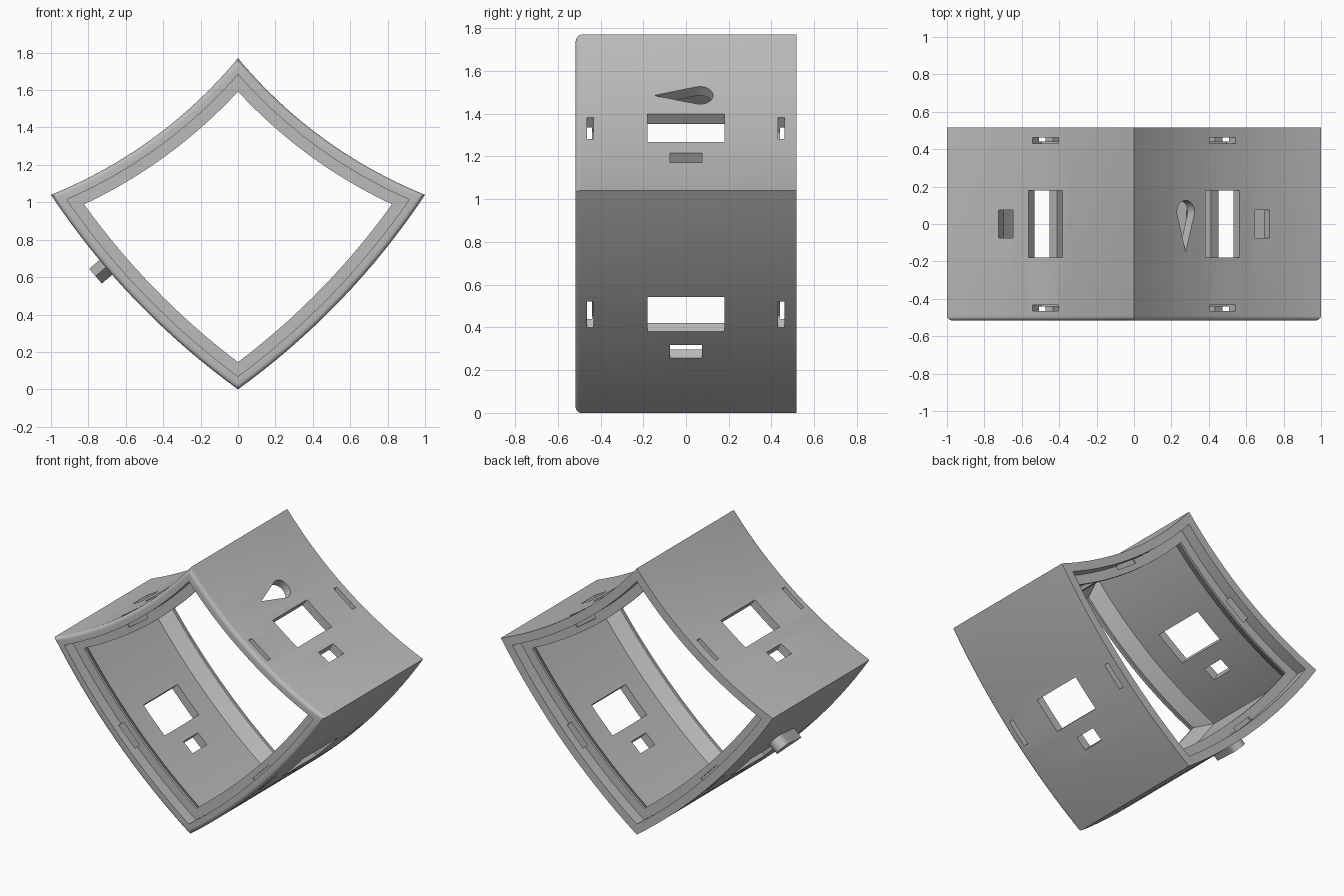
import bpy, bmesh, math
from mathutils import Vector

if "Cube" in bpy.data.objects:
    bpy.data.objects.remove(bpy.data.objects["Cube"], do_unlink=True)

grey = bpy.data.materials.new("plain_grey")
grey.use_nodes = True
grey.diffuse_color = (0.5, 0.5, 0.5, 1)
grey.node_tree.nodes["Principled BSDF"].inputs["Base Color"].default_value = (0.5, 0.5, 0.5, 1)

APEX, CORNER, FOOT = Vector((0, 1.77)), Vector((1, 1.04)), Vector((0, 0))
SEGMENTS = 16
HALF, WALL, LIP = 0.517, 0.056, 0.117


class Side:
    """Curved side in the x-z plane; bulge > 0 bows outward."""
    def __init__(self, start, end, bulge):
        chord = end - start
        self.u = chord.normalized()
        out = Vector((-self.u.y, self.u.x))
        self.mid = (start + end) / 2
        self.sign = 1 if bulge > 0 else -1
        sag = abs(bulge)
        self.r = (chord.length_squared / 4 + sag * sag) / (2 * sag)
        self.c = self.mid - out * self.sign * (self.r - sag)

    def radius(self, inset):
        return self.r - self.sign * inset

    def frame(self, s):
        """Outer point, outward normal and tangent at distance s from the middle."""
        d = (self.mid + self.u * s - self.c).normalized()
        n = d * self.sign
        return self.c + d * self.r, n, Vector((n.y, -n.x))

    def at_centre_line(self, inset):
        h = math.sqrt(self.radius(inset) ** 2 - self.c.x ** 2)
        return Vector((0, self.c.y - h))

    def arc(self, a, b):
        r = (a - self.c).length
        pts = []
        for i in range(SEGMENTS):
            d = (a - self.c).lerp(b - self.c, i / SEGMENTS).normalized()
            pts.append(self.c + d * r)
        return pts


upper = Side(APEX, CORNER, -0.077)
lower = Side(CORNER, FOOT, 0.065)


def corner(inset):
    """Where the two inset side arcs cross near the side corner."""
    r0, r1 = upper.radius(inset), lower.radius(inset)
    axis = lower.c - upper.c
    dist = axis.length
    axis.normalize()
    a = (dist * dist + r0 * r0 - r1 * r1) / (2 * dist)
    h = math.sqrt(max(r0 * r0 - a * a, 0))
    base = upper.c + axis * a
    side = Vector((-axis.y, axis.x)) * h
    return min((base + side, base - side), key=lambda p: (p - CORNER).length)


def foot(inset):
    h = math.sqrt(lower.radius(inset) ** 2 - lower.c.x ** 2)
    return Vector((0, lower.c.y - h))


def ring(inset):
    k = corner(inset)
    half = upper.arc(upper.at_centre_line(inset), k) + lower.arc(k, foot(inset))
    half.append(foot(inset))
    return half + [Vector((-p.x, p.y)) for p in reversed(half[1:-1])]


def finish(bm, name, smooth=True):
    bmesh.ops.recalc_face_normals(bm, faces=bm.faces[:])
    mesh = bpy.data.meshes.new(name)
    bm.to_mesh(mesh)
    bm.free()
    mesh.materials.append(grey)
    ob = bpy.data.objects.new(name, mesh)
    bpy.context.collection.objects.link(ob)
    return ob


def smooth(ob):
    bpy.ops.object.select_all(action='DESELECT')
    ob.select_set(True)
    bpy.context.view_layer.objects.active = ob
    bpy.ops.object.shade_smooth_by_angle(angle=math.radians(25))


# Shell: wall section (inset, y) swept round the kite outline
round_r = 0.025
section = [(0, HALF)]
for i in range(6):
    a = math.pi / 2 * i / 5
    section.append((round_r * (1 - math.cos(a)), -HALF + round_r * (1 - math.sin(a))))
section += [(WALL, -HALF), (WALL, -0.44), (LIP, -0.44), (LIP, -0.425), (WALL, -0.34),
            (WALL, 0.34), (LIP, 0.425), (LIP, 0.44), (WALL, 0.44), (WALL, HALF)]
bm = bmesh.new()
loops = [[bm.verts.new((p.x, y, p.y)) for p in ring(d)] for d, y in section]
for j, la in enumerate(loops):
    lb = loops[(j + 1) % len(loops)]
    for i in range(len(la)):
        k = (i + 1) % len(la)
        bm.faces.new((la[i], la[k], lb[k], lb[i]))
shell = finish(bm, "curved_frame")


def prism(bm, side, s, mirror, outline, low, high):
    """Prism standing on a side; outline is (along side, y)."""
    p, n, t = side.frame(s)
    caps = []
    for h in (low, high):
        cap = []
        for a, y in outline:
            q = p + t * a + n * h
            cap.append(bm.verts.new((q.x * mirror, y, q.y)))
        caps.append(cap)
    bm.faces.new(caps[0])
    bm.faces.new(caps[1])
    for i in range(len(outline)):
        k = (i + 1) % len(outline)
        bm.faces.new((caps[0][i], caps[0][k], caps[1][k], caps[1][i]))


def box(length, y0, y1):
    a = length / 2
    return [(-a, y0), (a, y0), (a, y1), (-a, y1)]


def teardrop(r, tip, centre):
    """Round toward the back, pointed toward the front."""
    start = math.asin(r / (centre - tip))
    pts = [(0, tip)]
    for i in range(21):
        a = -start + (math.pi + 2 * start) * i / 20
        pts.append((r * math.cos(a), centre + r * math.sin(a)))
    return pts


# Openings: window, small hole and two clip slots in every side
bm = bmesh.new()
for side in (upper, lower):
    for mirror in (1, -1):
        prism(bm, side, 0.02, mirror, box(0.225, -0.18, 0.18), -0.09, 0.05)
        prism(bm, side, 0.267, mirror, box(0.09, -0.076, 0.076), -0.09, 0.05)
        for y in (-0.448, 0.446):
            prism(bm, side, 0.02, mirror, box(0.17, y - 0.016, y + 0.016), -0.08, 0.05)
# Teardrop socket
prism(bm, upper, -0.222, 1, teardrop(0.062, -0.15, 0.065), -0.09, 0.06)
cutter = finish(bm, "opening_cutter")
cutter.hide_render = True

cut = shell.modifiers.new("openings", 'BOOLEAN')
cut.operation = 'DIFFERENCE'
cut.solver = 'EXACT'
cut.object = cutter
bpy.context.view_layer.objects.active = shell
shell.select_set(True)
bpy.ops.object.modifier_apply(modifier=cut.name)
bpy.data.objects.remove(cutter, do_unlink=True)
smooth(shell)

# Teardrop peg on the opposite lower side
bm = bmesh.new()
prism(bm, lower, -0.235, -1, teardrop(0.052, -0.125, 0.065), -0.03, 0.072)
smooth(finish(bm, "teardrop_peg"))
